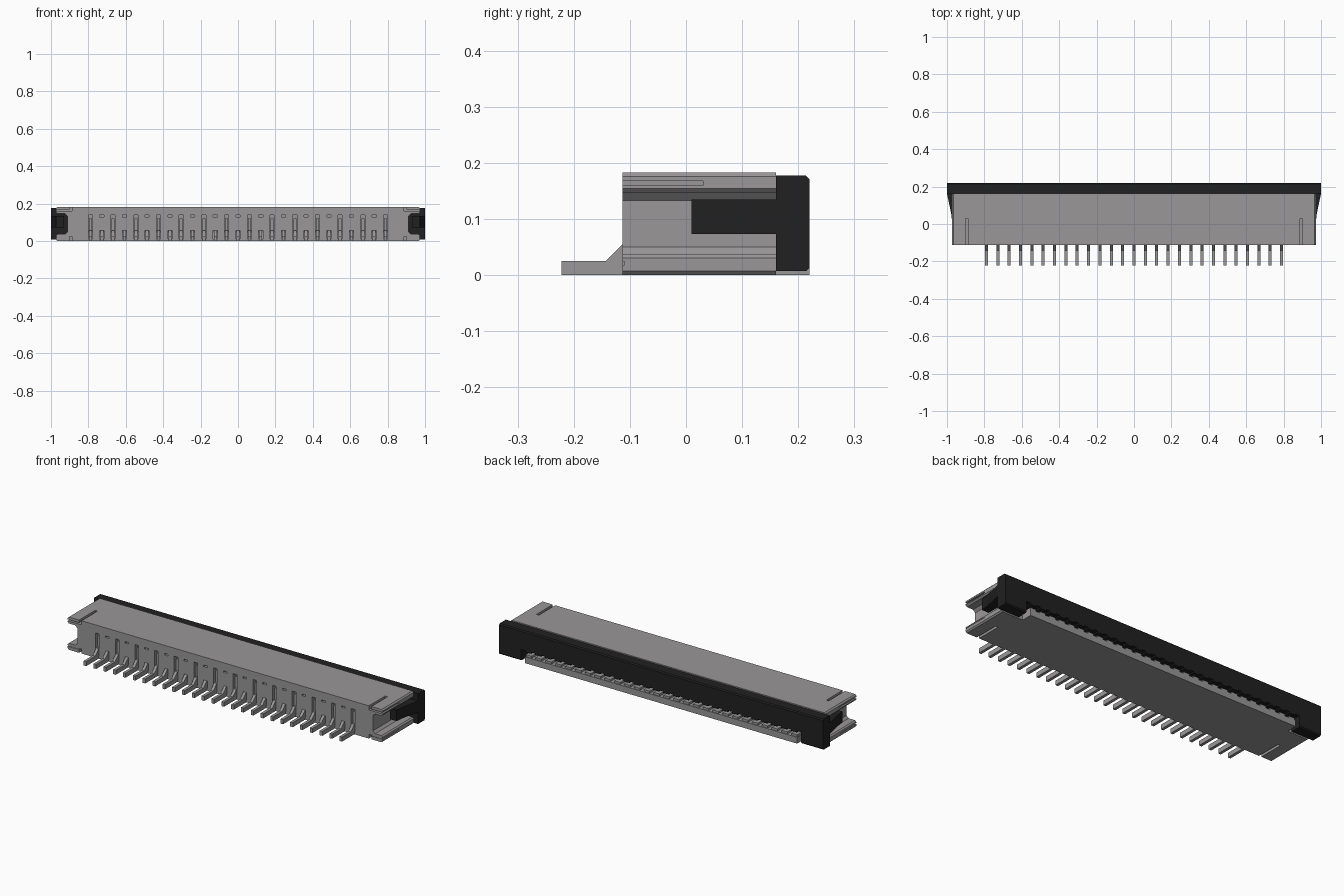
import bpy, bmesh
from mathutils import Vector

cube = bpy.data.objects.get("Cube")
if cube:
    bpy.data.objects.remove(cube)


def material(name, rgb):
    m = bpy.data.materials.new(name)
    m.use_nodes = True
    m.diffuse_color = (*rgb, 1)
    m.node_tree.nodes["Principled BSDF"].inputs["Base Color"].default_value = (*rgb, 1)
    return m


GREY = material("housing grey", (0.32, 0.31, 0.31))
BLACK = material("latch black", (0.015, 0.015, 0.015))
PITCH, COUNT = 0.0607, 27
PIN_X = [(i - COUNT // 2) * PITCH for i in range(COUNT)]


def add_prism(bm, profile, axis, lo, hi):
    """Extrude a 2D profile along x, y or z; the profile uses the other two axes in order."""
    def place(p, t):
        c = list(p)
        c.insert("xyz".index(axis), t)
        return bm.verts.new(c)
    a = [place(p, lo) for p in profile]
    b = [place(p, hi) for p in profile]
    faces = [bm.faces.new(a), bm.faces.new(b[::-1])]
    n = len(a)
    for i in range(n):
        j = (i + 1) % n
        faces.append(bm.faces.new((a[i], b[i], b[j], a[j])))
    bmesh.ops.recalc_face_normals(bm, faces=faces)


def add_box(bm, x, y, z):
    add_prism(bm, [(x[0], y[0]), (x[1], y[0]), (x[1], y[1]), (x[0], y[1])], "z", *z)


def finish(bm, name, mat):
    me = bpy.data.meshes.new(name)
    bm.to_mesh(me)
    bm.free()
    me.materials.append(mat)
    ob = bpy.data.objects.new(name, me)
    bpy.context.collection.objects.link(ob)
    return ob


def mirror_x(ob):
    ob.modifiers.new("mirror", "MIRROR")


def cut(ob, cutter):
    cutter.hide_render = True
    cutter.hide_viewport = True
    cutter.display_type = "WIRE"
    mod = ob.modifiers.new("cut", "BOOLEAN")
    mod.object = cutter
    mod.solver = "EXACT"


# Housing body with the cable slot open to the back
bm = bmesh.new()
add_prism(bm, [(-0.113, 0), (0.16, 0), (0.16, 0.045), (0.0, 0.045), (0.0, 0.075),
               (0.16, 0.075), (0.16, 0.183), (-0.113, 0.183)], "x", -0.87, 0.87)
housing = finish(bm, "housing", GREY)

# Narrow contact slots in the front wall, alternately tall and short
bm = bmesh.new()
for i, x in enumerate(PIN_X):
    add_box(bm, (x - 0.011, x + 0.011), (-0.15, -0.09), (0.012, 0.138 if i % 2 == 0 else 0.055))
    if i % 2:
        add_box(bm, (x - 0.011, x + 0.011), (-0.15, -0.09), (0.129, 0.138))
cut(housing, finish(bm, "contact_slot_cutter", GREY))

# End channels: a C section with rounded corners at each end
bm = bmesh.new()
add_prism(bm, [(0.87, 0), (0.965, 0), (0.972, 0.007), (0.972, 0.03), (0.965, 0.037),
               (0.925, 0.037), (0.912, 0.05), (0.912, 0.133), (0.925, 0.147),
               (0.965, 0.147), (0.972, 0.154), (0.972, 0.176), (0.965, 0.183),
               (0.87, 0.183)], "y", -0.113, 0.16)
ends = finish(bm, "end_channels", GREY)

# Slits for the solder tabs and the notches above and below them
bm = bmesh.new()
add_prism(bm, [(0.887, 0.2), (0.887, 0.160), (1.0, 0.160), (1.0, 0.168),
               (0.902, 0.168), (0.902, 0.2)], "y", -0.15, 0.03)
add_prism(bm, [(0.887, -0.02), (0.902, -0.02), (0.902, 0.018), (1.0, 0.018),
               (1.0, 0.024), (0.887, 0.024)], "y", -0.15, 0.03)
cut(ends, finish(bm, "tab_slit_cutter", GREY))
mirror_x(ends)

# Solder tabs bedded in the lower slits
bm = bmesh.new()
add_box(bm, (0.9, 0.97), (-0.11, 0.03), (0.017, 0.025))
mirror_x(finish(bm, "solder_tabs", GREY))

# Cable tongue at the back with ribs between the contacts
bm = bmesh.new()
add_box(bm, (-0.84, 0.84), (0.15, 0.22), (0, 0.035))
for x in PIN_X + [PIN_X[-1] + PITCH]:
    add_box(bm, (x - PITCH / 2 - 0.018, x - PITCH / 2 + 0.018), (0.03, 0.216), (0.03, 0.047))
finish(bm, "cable_tongue", GREY)

# Contacts: a foot on the board, a sloped heel and an upright in the slot
bm = bmesh.new()
for x in PIN_X:
    add_prism(bm, [(-0.222, 0), (-0.08, 0), (-0.08, 0.12), (-0.1, 0.12), (-0.1, 0.055),
                   (-0.113, 0.055), (-0.143, 0.025), (-0.222, 0.025)], "x", x - 0.008, x + 0.008)
finish(bm, "contacts", GREY)

# Latch bar with chamfered back edges and a toothed lower edge
bm = bmesh.new()
add_prism(bm, [(0.16, 0.07), (0.22, 0.07), (0.22, 0.171), (0.214, 0.177), (0.16, 0.177)],
          "x", -0.99, 0.99)
for x in PIN_X + [PIN_X[-1] + PITCH]:
    add_box(bm, (x - PITCH / 2 - 0.018, x - PITCH / 2 + 0.018), (0.162, 0.22), (0.062, 0.072))
finish(bm, "latch_bar", BLACK)

# Latch ends and the tapered side arms that run in the channels
bm = bmesh.new()
add_prism(bm, [(0.16, 0.007), (0.214, 0.007), (0.22, 0.013), (0.22, 0.171),
               (0.214, 0.177), (0.16, 0.177)], "x", 0.865, 1.0)
add_prism(bm, [(0.93, 0.01), (0.972, 0.01), (0.978, 0.06), (1.0, 0.162), (0.93, 0.162)],
          "z", 0.073, 0.135)
mirror_x(finish(bm, "latch_ends", BLACK))
